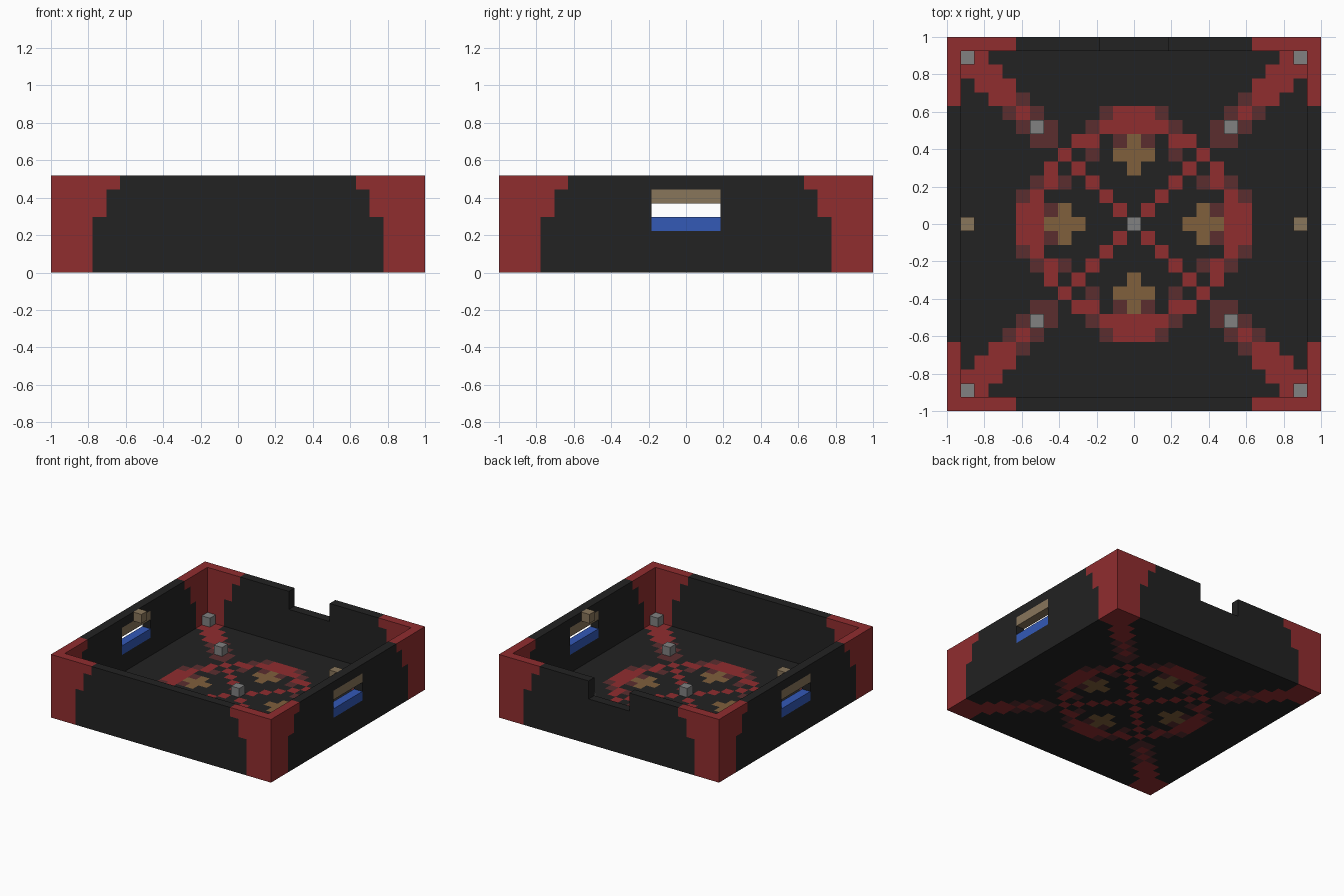
import bpy
import bmesh
from mathutils import Vector

if "Cube" in bpy.data.objects:
    bpy.data.objects.remove(bpy.data.objects["Cube"], do_unlink=True)

CELL = 2 / 27      # side of one block
EDGE = 13          # grid index of the wall ring
TOP = 6            # index of the highest wall layer


def material(name, colour):
    mat = bpy.data.materials.new(name)
    mat.use_nodes = True
    rgba = (*colour, 1)
    mat.diffuse_color = rgba
    bsdf = next(n for n in mat.node_tree.nodes if n.type == "BSDF_PRINCIPLED")
    bsdf.inputs["Base Color"].default_value = rgba
    return mat


MATS = {
    "black": material("black stone", (0.016, 0.016, 0.016)),
    "red": material("red", (0.28, 0.026, 0.028)),
    "maroon": material("dark red", (0.105, 0.027, 0.028)),
    "brown": material("brown wood", (0.214, 0.116, 0.045)),
    "tan": material("tan", (0.25, 0.18, 0.105)),
    "grey": material("grey", (0.22, 0.22, 0.22)),
    "blue": material("blue", (0.033, 0.1, 0.47)),
}


# Floor pattern, folded into one eighth by symmetry (low <= high)
def floor_colour(x, y):
    low, high = sorted((abs(x), abs(y)))
    if (low == 0 and 4 <= high <= 6) or (low == 1 and high == 5):
        return "brown"
    if low == high:
        return "maroon" if low == 6 else "red"
    if high - low == 1 and high >= 7:
        return "red" if high >= 10 else "maroon"
    ring = {(0, 7), (1, 7), (2, 7), (0, 8), (1, 8), (3, 6), (4, 6)}
    if (low, high) in ring:
        return "red"
    ring_fade = {(2, 8), (3, 7), (1, 6), (3, 5)}
    return "maroon" if (low, high) in ring_fade else "black"


# Wall corners widen in steps toward the top
def wall_colour(x, y, z):
    width = 3 if z < 4 else 4 if z < TOP else 5
    return "red" if min(abs(x), abs(y)) > EDGE - width else "black"


parts = {name: {} for name in ("floor", "walls", "window_frames", "wall_lamps", "floor_posts")}
span = range(-EDGE, EDGE + 1)

for x in span:
    for y in span:
        if max(abs(x), abs(y)) < EDGE:
            parts["floor"][x, y, 0] = floor_colour(x, y)
            continue
        for z in range(TOP + 1):
            centre_bay = min(abs(x), abs(y)) <= 2
            if y == EDGE and centre_bay and z >= 5:
                continue                               # notch in the back wall
            if abs(x) == EDGE and centre_bay and 3 <= z <= 5:
                if z != 4:                             # open slot between sill and lintel
                    parts["window_frames"][x, y, z] = "blue" if z == 3 else "tan"
                continue
            parts["walls"][x, y, z] = wall_colour(x, y, z)

# Small blocks: lamps high on the side walls, posts along the diagonals
for side in (-1, 1):
    parts["wall_lamps"][side * 12, 0, TOP] = "tan"
    for other in (-1, 1):
        for d in (0, 7, 12):
            parts["floor_posts"][side * d, other * d, 1] = "grey"

solid = set().union(*parts.values())
AXES = [Vector(a) for a in ((1, 0, 0), (0, 1, 0), (0, 0, 1))]


# Build one object from the exposed faces of its blocks
def build(name, blocks):
    bm = bmesh.new()
    slots = sorted(set(blocks.values()))
    corners = {}

    def corner(p):
        key = tuple(round(c * 2) for c in p)
        if key not in corners:
            corners[key] = bm.verts.new(p * CELL)
        return corners[key]

    for cell, colour in blocks.items():
        middle = Vector(cell) + Vector((0, 0, 0.5))
        for i in range(3):
            for sign in (-1, 1):
                n = AXES[i] * sign
                if tuple(int(c) for c in Vector(cell) + n) in solid:
                    continue
                u = AXES[(i + 1) % 3] * sign / 2
                v = AXES[(i + 2) % 3] / 2
                face = middle + n / 2
                quad = (face - u - v, face + u - v, face + u + v, face - u + v)
                f = bm.faces.new([corner(p) for p in quad])
                f.material_index = slots.index(colour)
    mesh = bpy.data.meshes.new(name)
    bm.to_mesh(mesh)
    bm.free()
    for colour in slots:
        mesh.materials.append(MATS[colour])
    bpy.context.collection.objects.link(bpy.data.objects.new(name, mesh))


for part_name, part_blocks in parts.items():
    build(part_name, part_blocks)
